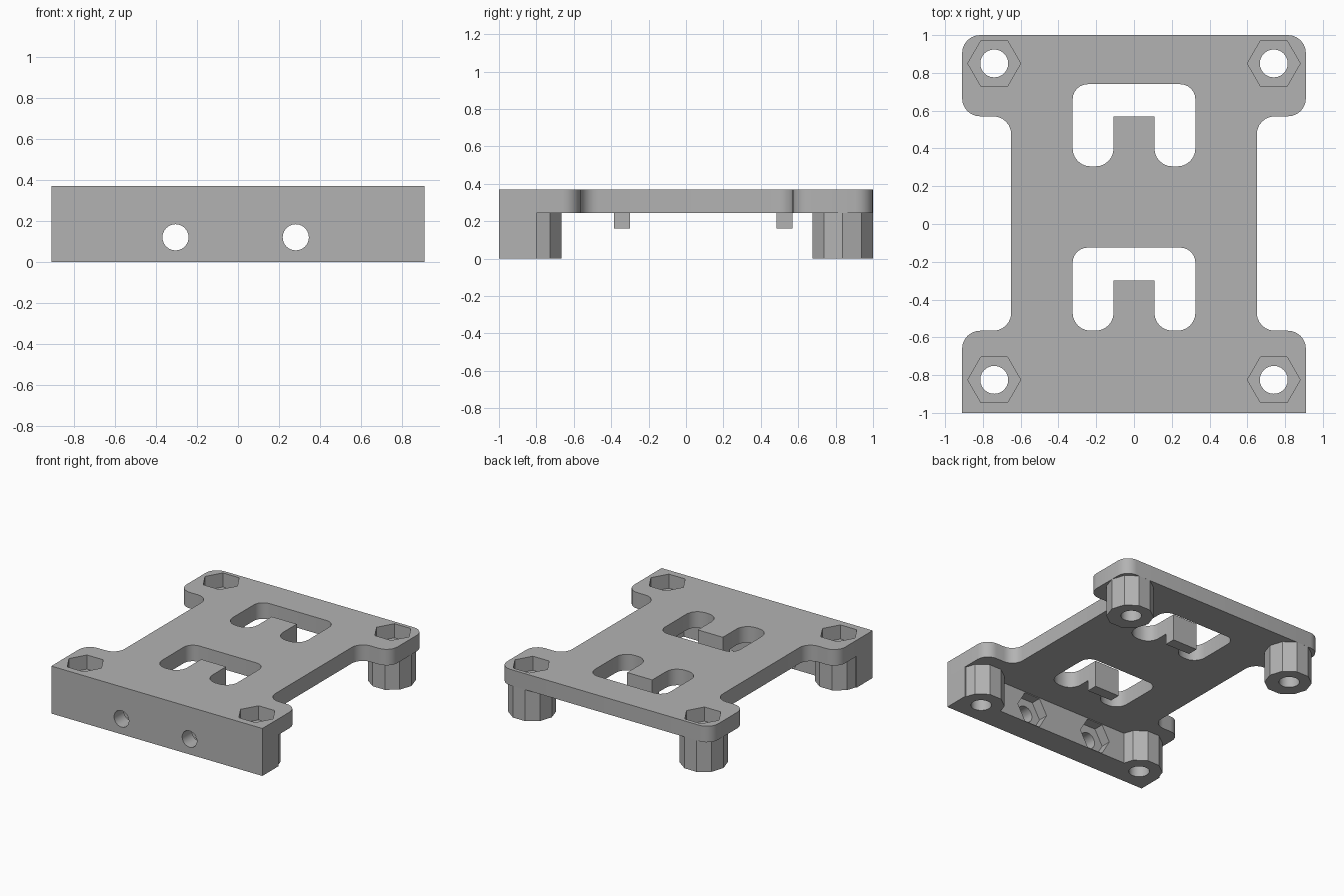
import bpy, bmesh, math
from mathutils import Vector, Matrix

if "Cube" in bpy.data.objects:
    bpy.data.objects.remove(bpy.data.objects["Cube"], do_unlink=True)

grey = bpy.data.materials.new("mid_grey")
grey.use_nodes = True
colour = (0.45, 0.45, 0.45, 1)
grey.diffuse_color = colour
grey.node_tree.nodes["Principled BSDF"].inputs["Base Color"].default_value = colour


def rounded(points, steps=6):
    """Turn (x, y, radius) corners into a filleted outline."""
    out = []
    for i, (x, y, r) in enumerate(points):
        p = Vector((x, y))
        if r == 0:
            out.append(p)
            continue
        a = (Vector(points[i - 1][:2]) - p).normalized()
        b = (Vector(points[(i + 1) % len(points)][:2]) - p).normalized()
        centre = p + (a + b) * r
        for k in range(steps + 1):
            t = k / steps * math.pi / 2
            out.append(centre - b * r * math.cos(t) - a * r * math.sin(t))
    return out


def prism(name, outline, z0, z1, matrix=None):
    bm = bmesh.new()
    face = bm.faces.new([bm.verts.new((p[0], p[1], z0)) for p in outline])
    top = bmesh.ops.extrude_face_region(bm, geom=[face])["geom"]
    verts = [v for v in top if isinstance(v, bmesh.types.BMVert)]
    bmesh.ops.translate(bm, verts=verts, vec=(0, 0, z1 - z0))
    bmesh.ops.recalc_face_normals(bm, faces=bm.faces)
    if matrix:
        bm.transform(matrix)
    mesh = bpy.data.meshes.new(name)
    bm.to_mesh(mesh)
    bm.free()
    mesh.materials.append(grey)
    obj = bpy.data.objects.new(name, mesh)
    bpy.context.collection.objects.link(obj)
    return obj


def ngon(x, y, r, n):
    return [(x + r * math.cos(i * math.tau / n), y + r * math.sin(i * math.tau / n))
            for i in range(n)]


def box(x0, x1, y0, y1):
    return [(x0, y0), (x1, y0), (x1, y1), (x0, y1)]


def combine(target, tool, operation):
    mod = target.modifiers.new(operation, "BOOLEAN")
    mod.operation, mod.object, mod.solver = operation, tool, "EXACT"
    bpy.context.view_layer.objects.active = target
    bpy.ops.object.modifier_apply(modifier=mod.name)
    bpy.data.objects.remove(tool, do_unlink=True)


TOP, UNDER = 0.37, 0.245
W, WAIST, R = 0.91, 0.65, 0.095

# waisted plate with four corner lobes
half = [(W, -1, 0), (W, -0.565, R), (WAIST, -0.565, R),
        (WAIST, 0.57, R), (W, 0.57, R), (W, 1, R)]
outline = half + [(-x, y, r) for x, y, r in reversed(half)]
body = prism("mounting_plate", rounded(outline), UNDER, TOP)

# front wall
combine(body, prism("front_wall", box(-W, W, -1, -0.8), 0, 0.3), "UNION")

# ten-sided corner posts
for sx in (-1, 1):
    for y in (-0.827, 0.838):
        post = prism("corner_post", ngon(sx * 0.74, y, 0.17, 10), 0, 0.3,
                     None)
        combine(body, post, "UNION")

# U-shaped windows, each leaving a tongue with a hook below its tip
for y0, y1, tip in ((-0.565, -0.125, -0.3), (0.305, 0.74, 0.57)):
    side = [(0.108, tip, 0), (0.108, y0, R), (0.325, y0, R), (0.325, y1, 0.08)]
    window = side + [(-x, y, r) for x, y, r in reversed(side)]
    combine(body, prism("window", rounded(window), 0.1, 0.5), "DIFFERENCE")
    hook = prism("hook", box(-0.108, 0.108, tip - 0.085, tip), 0.16, 0.3)
    combine(body, hook, "UNION")

# vertical bolt holes with hexagonal nut pockets on top
for sx in (-1, 1):
    for y in (-0.825, 0.85):
        hole = prism("bolt_hole", ngon(sx * 0.74, y, 0.074, 24), -0.1, 0.5)
        combine(body, hole, "DIFFERENCE")
        pocket = prism("nut_pocket", ngon(sx * 0.74, y, 0.14, 6), 0.26, 0.5)
        combine(body, pocket, "DIFFERENCE")

# horizontal bolt holes with nut pockets on the inside of the wall
upright = Matrix.Rotation(math.pi / 2, 4, "X")
for x in (-0.305, 0.282):
    hole = prism("wall_hole", ngon(x, 0.12, 0.064, 24), 0.7, 1.1, upright)
    combine(body, hole, "DIFFERENCE")
    pocket = prism("wall_nut_pocket", ngon(x, 0.122, 0.135, 6), 0.7, 0.88, upright)
    combine(body, pocket, "DIFFERENCE")

# tidy flat faces and shade the fillets
bm = bmesh.new()
bm.from_mesh(body.data)
bmesh.ops.remove_doubles(bm, verts=bm.verts, dist=0.0001)
bmesh.ops.dissolve_limit(bm, angle_limit=0.01, verts=bm.verts, edges=bm.edges)
bm.to_mesh(body.data)
bm.free()
bpy.ops.object.select_all(action="DESELECT")
body.select_set(True)
bpy.context.view_layer.objects.active = body
bpy.ops.object.shade_smooth_by_angle(angle=math.radians(30))
